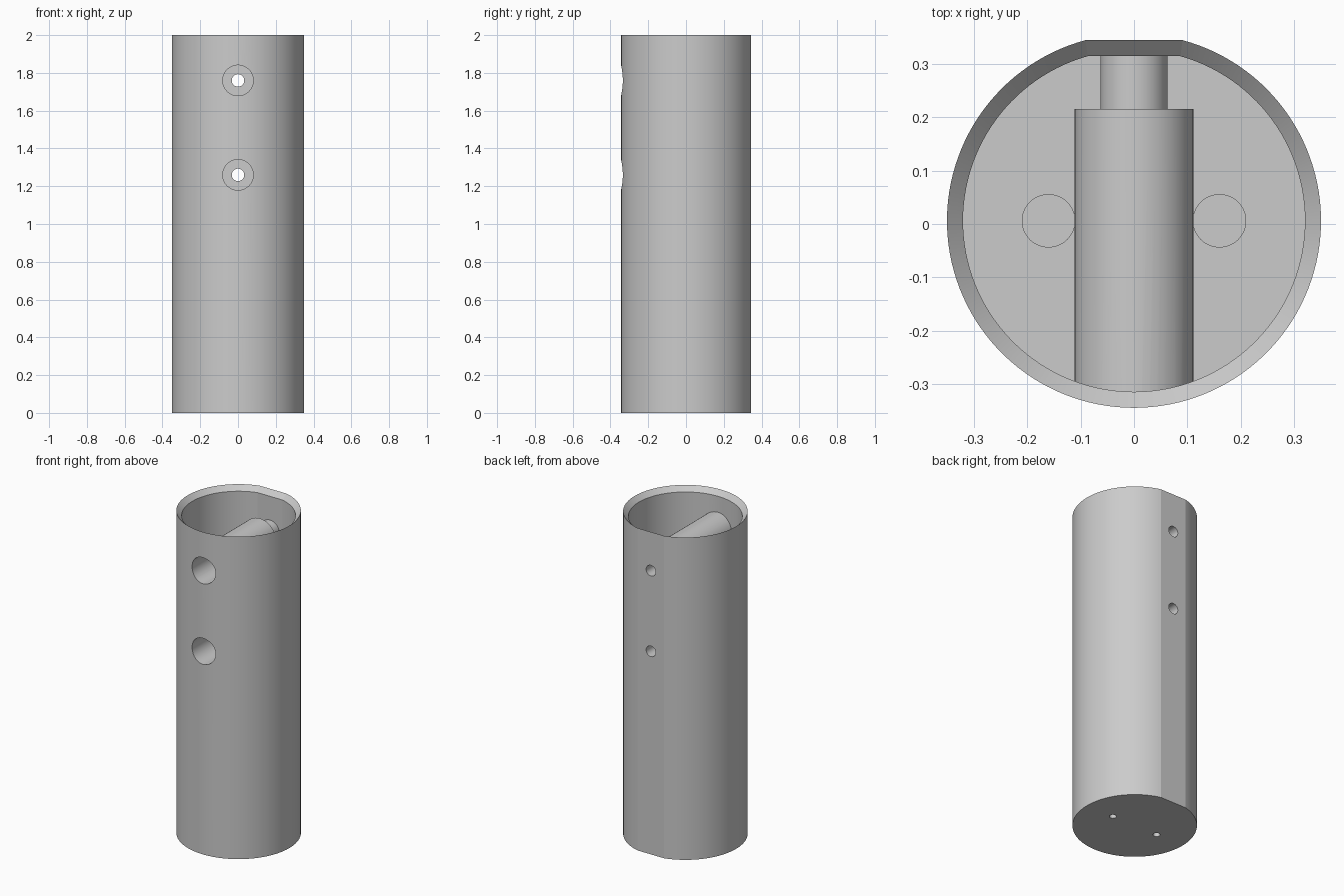
import bpy
import bmesh
from math import pi, sin, cos, acos
from mathutils import Matrix

cube = bpy.data.objects.get("Cube")
if cube:
    bpy.data.objects.remove(cube, do_unlink=True)

WALL = 0.03
RADIUS, FLAT, HEIGHT = 0.35, 0.338, 2.0
CENTRE_Y = 0.006

grey = bpy.data.materials.new("plain grey")
grey.use_nodes = True
grey.diffuse_color = (0.6, 0.6, 0.6, 1)
grey.node_tree.nodes["Principled BSDF"].inputs["Base Color"].default_value = grey.diffuse_color


def loft(name, rings, matrix=Matrix()):
    """Skin a stack of equal-sized point rings and cap both ends."""
    bm = bmesh.new()
    loops = [[bm.verts.new(p) for p in ring] for ring in rings]
    n = len(loops[0])
    for a, b in zip(loops, loops[1:]):
        for i in range(n):
            j = (i + 1) % n
            bm.faces.new((a[i], a[j], b[j], b[i]))
    bm.faces.new(loops[0])
    bm.faces.new(loops[-1])
    bm.transform(matrix)
    bmesh.ops.recalc_face_normals(bm, faces=bm.faces)
    mesh = bpy.data.meshes.new(name)
    bm.to_mesh(mesh)
    bm.free()
    mesh.materials.append(grey)
    obj = bpy.data.objects.new(name, mesh)
    bpy.context.collection.objects.link(obj)
    return obj


def flatted_ring(inset, z, steps=120):
    """Circle with a flat at the back (+y)."""
    r, flat = RADIUS - inset, FLAT - inset
    half = acos(flat / r)
    angles = [pi / 2 + half + (2 * pi - 2 * half) * i / steps for i in range(steps + 1)]
    return [(r * cos(a), r * sin(a) + CENTRE_Y, z) for a in angles]


def turned(name, profile, matrix, steps=48):
    """Stepped round bar from (radius, distance along axis) pairs."""
    rings = [[(r * cos(2 * pi * i / steps), r * sin(2 * pi * i / steps), t)
              for i in range(steps)] for r, t in profile]
    return loft(name, rings, matrix)


def combine(target, tool, operation):
    tool.hide_render = True
    mod = target.modifiers.new(operation.lower(), "BOOLEAN")
    mod.operation = operation
    mod.solver = "EXACT"
    mod.object = tool
    bpy.context.view_layer.objects.active = target
    bpy.ops.object.modifier_apply(modifier=mod.name)
    bpy.data.objects.remove(tool, do_unlink=True)


# Hollow body with a knife-edge rim bevelled inwards
body = loft("hollow_body", [
    flatted_ring(0, 0), flatted_ring(0, HEIGHT),
    flatted_ring(WALL, HEIGHT - WALL), flatted_ring(WALL, WALL)])

# Stepped screw tubes from front to back, and blind bosses on the floor
parts = []
for z in (1.26, 1.76):
    along_y = Matrix.Translation((0, 0, z)) @ Matrix.Rotation(-pi / 2, 4, "X")
    parts.append((along_y,
                  [(0.111, -0.32), (0.111, 0.215), (0.063, 0.215), (0.063, 0.33)],
                  [(0.081, -0.4), (0.081, 0.185), (0.033, 0.185), (0.033, 0.4)]))
for x in (-0.16, 0.16):
    parts.append((Matrix.Translation((x, CENTRE_Y, 0)),
                  [(0.05, WALL / 2), (0.05, 0.25)],
                  [(0.02, -0.05), (0.02, 0.22)]))

for matrix, solid, bore in parts:
    combine(body, turned("tube_solid", solid, matrix), "UNION")
for matrix, solid, bore in parts:
    combine(body, turned("tube_bore", bore, matrix), "DIFFERENCE")

# Smooth round walls, crisp edges
bpy.ops.object.select_all(action="DESELECT")
body.select_set(True)
bpy.context.view_layer.objects.active = body
bpy.ops.object.shade_smooth_by_angle(angle=pi / 18)
